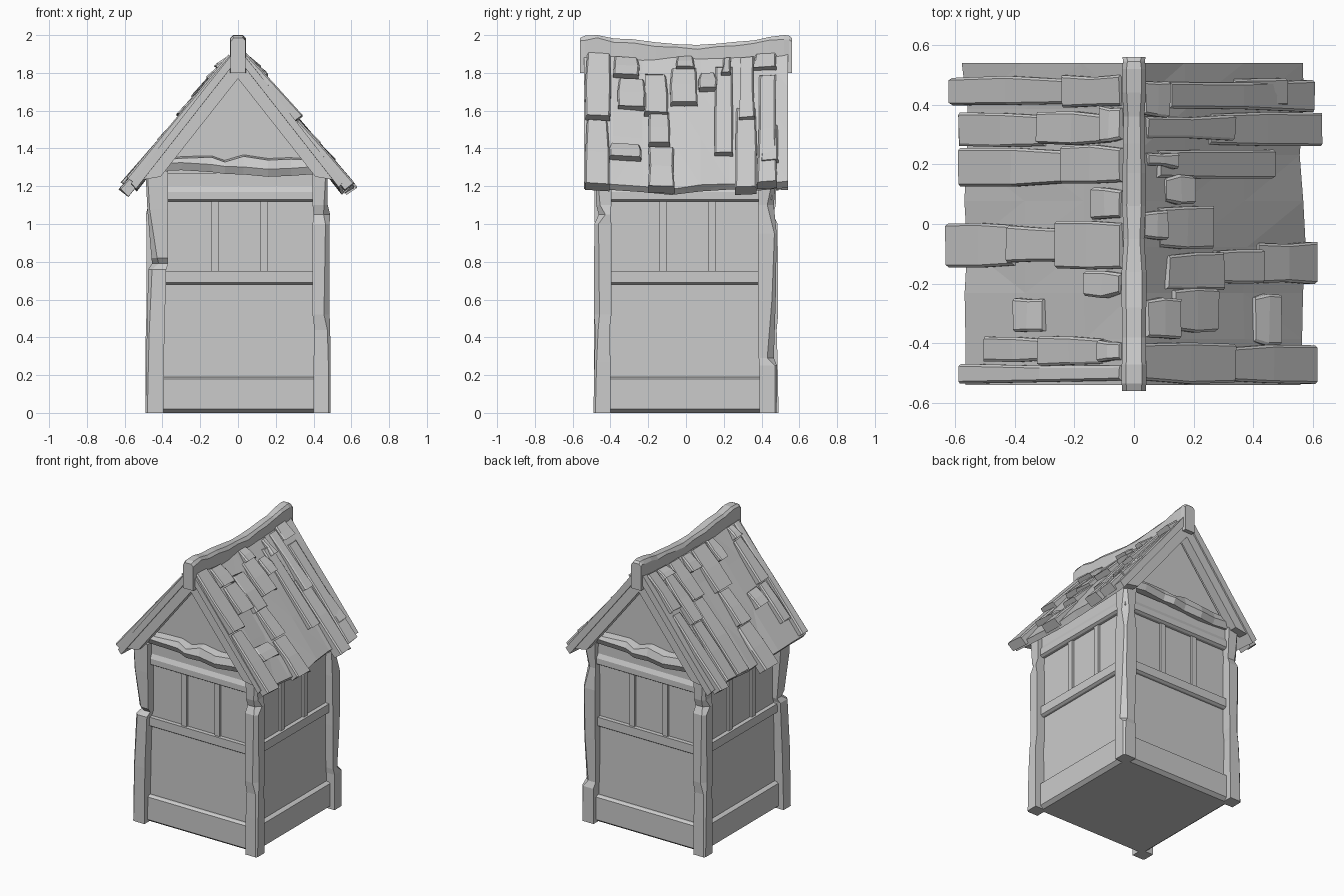
import bpy, bmesh, math, random
from mathutils import Vector

random.seed(4)
SLOPE = 1.27
L = math.hypot(SLOPE, 1)
NX, NZ = SLOPE / L, 1 / L          # roof normal


def jit(a):
    return random.uniform(-a, a)


def finish(name, bm):
    bmesh.ops.recalc_face_normals(bm, faces=bm.faces)
    me = bpy.data.meshes.new(name)
    bm.to_mesh(me)
    bm.free()
    ob = bpy.data.objects.new(name, me)
    bpy.context.collection.objects.link(ob)
    return ob


def loft(name, rings):
    """Skin a stack of equal-length point rings and cap both ends."""
    bm = bmesh.new()
    vs = [[bm.verts.new(p) for p in r] for r in rings]
    n = len(rings[0])
    for a, b in zip(vs, vs[1:]):
        for i in range(n):
            j = (i + 1) % n
            bm.faces.new((a[i], a[j], b[j], b[i]))
    bm.faces.new(vs[0])
    bm.faces.new(vs[-1])
    return finish(name, bm)


def prism(name, prof, y0, y1):
    return loft(name, [[(x, y, z) for x, z in prof] for y in (y0, y1)])


def square_stack(name, levels):
    return loft(name, [[(-w, -w, z), (w, -w, z), (w, w, z), (-w, w, z)] for z, w in levels])


def roof_pt(side, x, y, h):
    """Point on the sagging roof plane, h above it along the normal."""
    sag = 0.02 * (1 - (y / 0.54) ** 2)
    return (side * (x + h * NX), y, 1.94 - SLOPE * x + h * NZ - sag)


# walls with gables
prism("walls", [(-.42, .01), (.42, .01), (.42, 1.3), (0, 1.84), (-.42, 1.3)], -.42, .42)

# base board and rails round the body
square_stack("base_board", [(0, .425), (.02, .45), (.18, .45), (.19, .435), (.19, .41)])
square_stack("middle_rail", [(.68, .41), (.68, .435), (.69, .45), (.75, .45), (.75, .41)])
square_stack("upper_rail", [(1.12, .41), (1.12, .44), (1.13, .455), (1.17, .455),
                            (1.2, .44), (1.27, .44), (1.27, .41)])

# short upright studs on all four walls
for k in range(4):
    for x in (-.12, .14):
        ob = prism("wall_stud", [(x - .02, .74), (x + .02, .74), (x + .02, 1.13), (x - .02, 1.13)], -.435, -.41)
        ob.rotation_euler.z = k * math.pi / 2


# corner posts: (z, outer x, outer y, inner, chamfer)
post_a = [(0, .49, .485, .395, .01), (.40, .483, .488, .39, .012), (.76, .475, .48, .38, .02),
          (.79, .455, .455, .37, .035), (.82, .458, .478, .37, .03), (1.08, .48, .485, .37, .012),
          (1.28, .49, .485, .37, .01)]
post_b = [(0, .49, .49, .40, .01), (.27, .49, .485, .40, .012), (.44, .488, .48, .405, .015),
          (.52, .485, .488, .395, .03), (1.0, .485, .485, .395, .022), (1.05, .488, .462, .40, .035),
          (1.1, .475, .475, .395, .02), (1.28, .475, .48, .395, .01)]
post_c = [(0, .485, .48, .39, .01), (.25, .485, .482, .39, .012), (.29, .478, .465, .385, .035),
          (.6, .48, .475, .38, .02), (.95, .475, .48, .38, .012), (1.1, .465, .465, .385, .035),
          (1.28, .475, .48, .38, .012)]
for name, sx, sy, levels in (("front_left_post", -1, -1, post_a), ("front_right_post", 1, -1, post_b),
                             ("back_right_post", 1, 1, post_c), ("back_left_post", -1, 1, post_b)):
    loft(name, [[(sx * i, sy * i, z), (sx * ox, sy * i, z), (sx * ox, sy * (oy - c), z),
                 (sx * (ox - c), sy * oy, z), (sx * i, sy * oy, z)] for z, ox, oy, i, c in levels])

# chipped tie beams under the gables: (x, bottom, top, outer y)
beam = [(-.42, 1.28, 1.35, .475), (-.3, 1.285, 1.36, .49), (-.14, 1.275, 1.365, .48),
        (-.07, 1.265, 1.34, .50), (.03, 1.262, 1.37, .485), (.16, 1.25, 1.35, .495),
        (.28, 1.255, 1.355, .475), (.42, 1.265, 1.35, .48)]
# bargeboards along the gable edges
barge = [(0, 1.77), (.41, 1.25), (.5, 1.235), (.525, 1.24), (0, 1.90)]
for end, turn in (("front", 0), ("back", math.pi)):
    ob = loft(end + "_tie_beam", [[(x, -.4, b), (x, -y + .02, b), (x, -y, b + .04),
                                   (x, -y + .015, t - .012), (x, -.4, t)] for x, b, t, y in beam])
    ob.rotation_euler.z = turn
    for s in (-1, 1):
        ob = prism(end + "_bargeboard", [(s * x, z) for x, z in barge], -.53, -.465)
        ob.rotation_euler.z = turn

# roof slabs with uneven facets on top
for side, name in ((1, "right_roof_slab"), (-1, "left_roof_slab")):
    rings = []
    for i in range(8):
        y = -.54 + 1.08 * i / 7
        e = .568 + jit(.012)
        ring = [roof_pt(side, .0, y, -.04)]
        ring += [roof_pt(side, e * f, y, jit(.006)) for f in (0, .3, .65, 1)]
        ring.append(roof_pt(side, e + .005, y, -.042))
        rings.append(ring)
    ob = loft(name, rings)
    bm = bmesh.new()
    bm.from_mesh(ob.data)
    bmesh.ops.triangulate(bm, faces=[f for f in bm.faces if len(f.verts) == 4])
    bm.to_mesh(ob.data)
    bm.free()

# shingles per side: (upper x, lower x, y0, y1)
right_tiles = [(.03, .12, .36, .48), (.12, .60, .38, .48), (.33, .51, .40, .49), (.25, .62, .26, .37),
               (.04, .33, .28, .36), (.04, .14, .19, .24), (.08, .47, .15, .25), (.10, .20, .07, .16),
               (.03, .11, -.05, .04), (.08, .26, -.08, .06), (.11, .30, -.22, -.10), (.26, .43, -.2, -.09),
               (.41, .61, -.2, -.06), (.04, .15, -.38, -.25), (.13, .28, -.36, -.22), (.40, .49, -.4, -.24),
               (.03, .33, -.53, -.40), (.31, .61, -.53, -.41)]
left_tiles = [(.04, .24, .39, .50), (.23, .61, .40, .49), (.04, .11, .28, .39), (.08, .32, .27, .37),
              (.3, .585, .26, .37), (.04, .24, .14, .26), (.22, .585, .13, .25), (.04, .14, .02, .12),
              (.04, .26, -.15, .01), (.24, .42, -.13, -.01), (.40, .625, -.14, 0), (.04, .16, -.24, -.16),
              (.3, .40, -.36, -.25), (.04, .12, -.46, -.39), (.1, .32, -.47, -.38), (.3, .5, -.46, -.38),
              (.04, .585, -.53, -.47)]
for side, tiles in ((1, right_tiles), (-1, left_tiles)):
    for xa, xb, y0, y1 in tiles:
        xb -= .025
        lift = .04 + jit(.006)
        rings = []
        for x, h, grow in ((xa, .012, -.004), (xa * .5 + xb * .5, .012 + lift * .4, jit(.005)), (xb, lift, .002)):
            a, b, c = y0 - grow + jit(.004), y1 + grow + jit(.004), .008
            rings.append([roof_pt(side, x, a, -.025), roof_pt(side, x + jit(.006), a, h - c),
                          roof_pt(side, x, a + c, h + jit(.003)), roof_pt(side, x, b - c, h + jit(.003)),
                          roof_pt(side, x + jit(.006), b, h - c), roof_pt(side, x, b, -.025)])
        loft("shingle", rings)

# sagging ridge beam: (y, top)
ridge = [(-.56, 1.985), (-.535, 1.997), (-.47, 2.0), (-.38, 1.982), (-.28, 1.978), (-.16, 1.962), (-.05, 1.952),
         (.06, 1.948), (.17, 1.955), (.27, 1.965), (.36, 1.972), (.44, 1.99), (.52, 2.0), (.545, 1.998), (.56, 1.985)]
rings = []
for y, t in ridge:
    w = .038 + jit(.004)
    rings.append([(-w, y, 1.80), (w, y, 1.80), (w, y, t - .02 + jit(.006)), (w - .015, y, t),
                  (-w + .015, y, t), (-w, y, t - .02 + jit(.006))])
loft("ridge_beam", rings)
